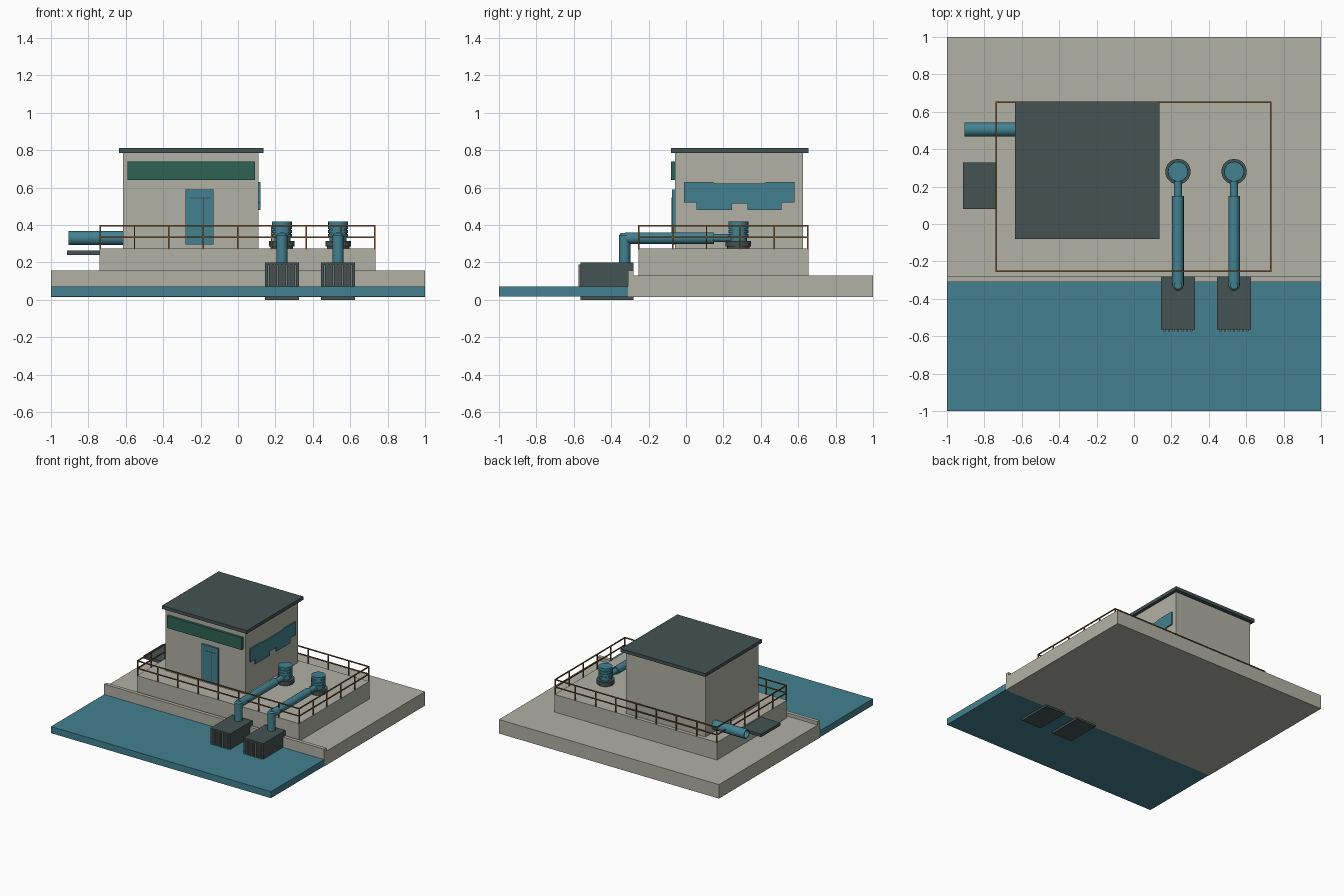
import bpy, bmesh
from math import pi, sin, cos, radians
from mathutils import Matrix, Vector

cube = bpy.data.objects.get("Cube")
if cube:
    bpy.data.objects.remove(cube, do_unlink=True)


def material(name, rgb):
    m = bpy.data.materials.new(name)
    m.use_nodes = True
    m.diffuse_color = (*rgb, 1)
    bsdf = next(n for n in m.node_tree.nodes if n.type == 'BSDF_PRINCIPLED')
    bsdf.inputs["Base Color"].default_value = (*rgb, 1)
    return m


concrete = material("concrete", (0.44, 0.44, 0.38))
teal = material("teal", (0.055, 0.22, 0.28))
slate = material("dark_slate", (0.058, 0.084, 0.084))
green = material("sign_green", (0.027, 0.127, 0.089))
rail_paint = material("rail_brown", (0.22, 0.10, 0.03))
bar_grey = material("grille_grey", (0.17, 0.19, 0.18))


def finish(name, bm, mat, smooth=False):
    bmesh.ops.recalc_face_normals(bm, faces=bm.faces)
    mesh = bpy.data.meshes.new(name)
    bm.to_mesh(mesh)
    bm.free()
    mesh.materials.append(mat)
    obj = bpy.data.objects.new(name, mesh)
    bpy.context.collection.objects.link(obj)
    if smooth:
        bpy.ops.object.select_all(action='DESELECT')
        obj.select_set(True)
        bpy.context.view_layer.objects.active = obj
        bpy.ops.object.shade_smooth_by_angle(angle=radians(35))
    return obj


def add_box(bm, x, y, z):
    size = Matrix.Diagonal((x[1] - x[0], y[1] - y[0], z[1] - z[0], 1))
    middle = Matrix.Translation((sum(x) / 2, sum(y) / 2, sum(z) / 2))
    bmesh.ops.create_cube(bm, size=1, matrix=middle @ size)


def box(name, mat, x, y, z):
    bm = bmesh.new()
    add_box(bm, x, y, z)
    return finish(name, bm, mat)


def lathe(name, mat, profile, origin, axis=(0, 0, 1), sides=20, closed=False):
    """Spin (radius, height) points about an axis through origin."""
    bm = bmesh.new()
    turn = Vector((0, 0, 1)).rotation_difference(Vector(axis)).to_matrix()
    rings = []
    for r, h in profile:
        rings.append([bm.verts.new(turn @ Vector((r * cos(2 * pi * i / sides),
                      r * sin(2 * pi * i / sides), h)) + Vector(origin))
                      for i in range(sides)])
    pairs = list(zip(rings, rings[1:]))
    if closed:
        pairs.append((rings[-1], rings[0]))
    else:
        bm.faces.new(rings[0])
        bm.faces.new(rings[-1])
    for a, b in pairs:
        for i in range(sides):
            j = (i + 1) % sides
            bm.faces.new((a[i], a[j], b[j], b[i]))
    return finish(name, bm, mat, smooth=True)


# Ground, water and platform
box("ground_slab", concrete, (-1, 1), (-0.30, 1), (0.015, 0.13))
box("quay_curb", concrete, (-1, 1), (-0.31, -0.28), (0.015, 0.157))
box("water", teal, (-1, 1), (-1, -0.305), (0.018, 0.072))
box("platform", concrete, (-0.74, 0.735), (-0.255, 0.655), (0.13, 0.275))

# Building
box("building_walls", concrete, (-0.615, 0.11), (-0.06, 0.625), (0.275, 0.785))
box("roof", slate, (-0.635, 0.135), (-0.08, 0.655), (0.785, 0.812))
box("door", teal, (-0.28, -0.13), (-0.075, -0.06), (0.295, 0.59))
box("door_top_seam", slate, (-0.255, -0.15), (-0.077, -0.074), (0.542, 0.546))
box("door_centre_seam", slate, (-0.187, -0.183), (-0.077, -0.074), (0.30, 0.542))
box("sign_board", green, (-0.59, 0.09), (-0.08, -0.06), (0.64, 0.74))

# Stepped wall panel on the left side
outline = [(-0.01, 0.63), (-0.01, 0.52), (0.055, 0.52), (0.055, 0.48),
           (0.245, 0.48), (0.245, 0.515), (0.33, 0.515), (0.33, 0.48),
           (0.51, 0.48), (0.51, 0.52), (0.58, 0.52), (0.58, 0.63),
           (0.43, 0.63), (0.41, 0.622), (0.16, 0.622), (0.14, 0.63)]
bm = bmesh.new()
face = bm.faces.new([bm.verts.new((0.11, y, z)) for y, z in outline])
ext = bmesh.ops.extrude_face_region(bm, geom=[face])
moved = [v for v in ext["geom"] if isinstance(v, bmesh.types.BMVert)]
bmesh.ops.translate(bm, verts=moved, vec=(0.009, 0, 0))
finish("wall_panel", bm, teal)

# Railing around the platform
x0, x1, y0, y1 = -0.737, 0.732, -0.252, 0.652
t = 0.004
bm = bmesh.new()
for z in (0.335, 0.396):
    for y in (y0, y1):
        add_box(bm, (x0 - t, x1 + t), (y - t, y + t), (z - t, z + t))
    for x in (x0, x1):
        add_box(bm, (x - t, x + t), (y0, y1), (z - t, z + t))
long_posts, side_posts = 8, 5
spots = [(x0 + (x1 - x0) * i / long_posts, y)
         for i in range(long_posts + 1) for y in (y0, y1)]
spots += [(x, y0 + (y1 - y0) * i / side_posts)
          for i in range(1, side_posts) for x in (x0, x1)]
for x, y in spots:
    add_box(bm, (x - t, x + t), (y - t, y + t), (0.27, 0.396))
finish("railing", bm, rail_paint)

# Two pump lines: motor, pipe and intake box
for side, cx in (("right", 0.235), ("left", 0.535)):
    lathe(side + "_pump_base", slate, [(0.06, 0.275), (0.06, 0.285), (0.068, 0.285),
          (0.068, 0.315), (0.045, 0.315)], (cx, 0.28, 0))
    body = [(0.045, 0.31), (0.045, 0.335)]
    for i in range(3):
        z = 0.335 + i * 0.022
        body += [(0.054, z), (0.054, z + 0.016), (0.048, z + 0.016), (0.048, z + 0.022)]
    body += [(0.053, 0.401), (0.053, 0.42)]
    lathe(side + "_pump_motor", teal, body, (cx, 0.28, 0))
    lathe(side + "_pump_outlet", teal, [(0.022, 0), (0.022, 0.15)],
          (cx, 0.13, 0.33), (0, 1, 0), 16)
    lathe(side + "_pipe_run", teal, [(0.031, 0), (0.031, 0.475)],
          (cx, -0.325, 0.33), (0, 1, 0), 16)
    lathe(side + "_pipe_drop", teal, [(0.030, 0.19), (0.030, 0.345), (0.02, 0.358)],
          (cx, -0.328, 0), sides=16)
    box(side + "_intake_box", slate, (cx - 0.091, cx + 0.091),
        (-0.565, -0.28), (0, 0.2))
    bm = bmesh.new()
    for i in range(7):
        bx = cx + (i - 3) * 0.024
        add_box(bm, (bx - 0.005, bx + 0.005), (-0.574, -0.564), (0.06, 0.19))
    finish(side + "_intake_grille", bm, bar_grey)

# Discharge pipe with open end, and tray
lathe("discharge_pipe", teal, [(0.038, 0), (0.038, 0.30), (0.03, 0.30), (0.03, 0)],
      (-0.905, 0.505, 0.33), (1, 0, 0), 20, closed=True)
box("discharge_tray", slate, (-0.915, -0.74), (0.08, 0.33), (0.241, 0.265))
